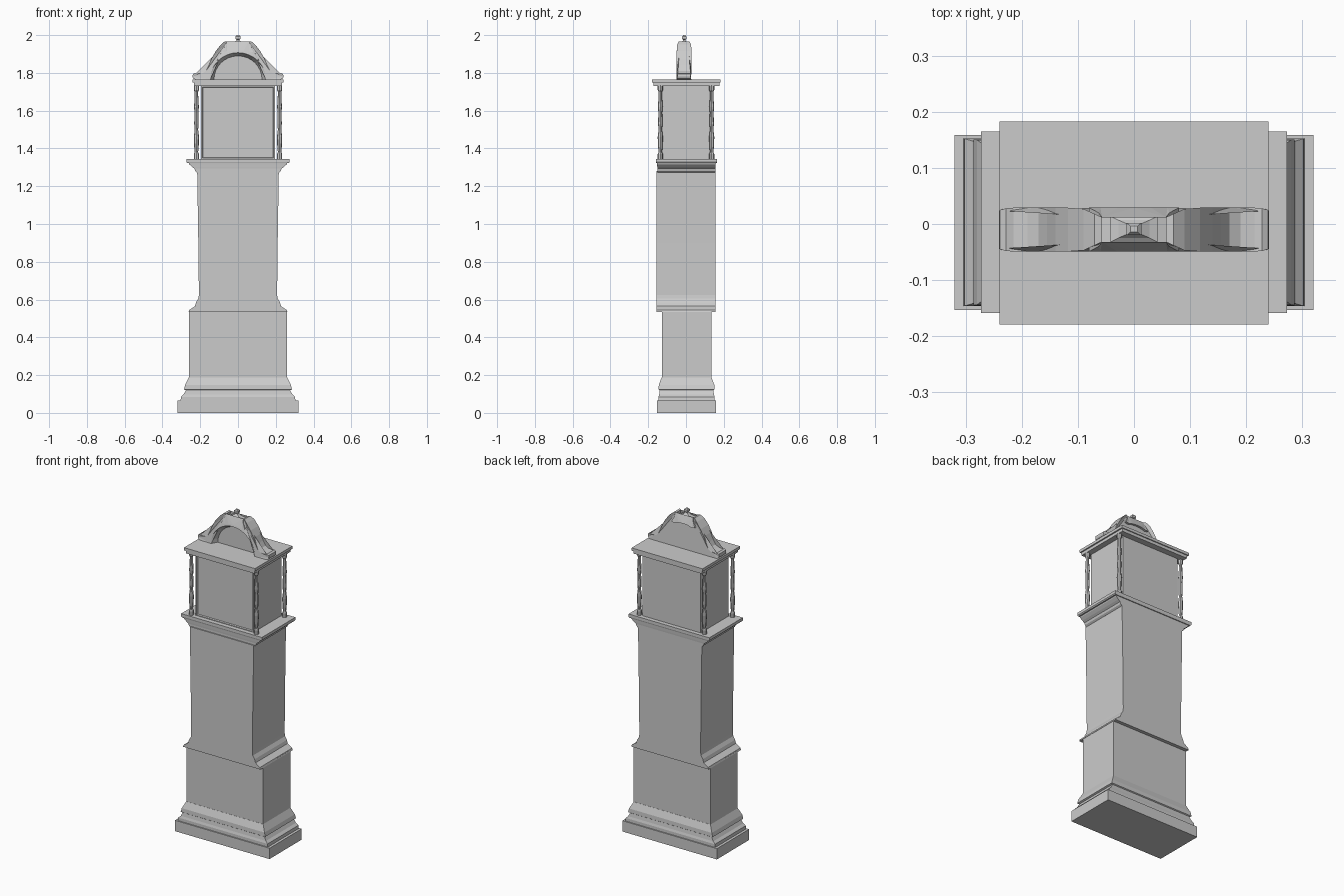
import bpy, bmesh, math

if "Cube" in bpy.data.objects:
    bpy.data.objects.remove(bpy.data.objects["Cube"])


def finish(name, bm):
    bmesh.ops.recalc_face_normals(bm, faces=bm.faces)
    me = bpy.data.meshes.new(name)
    bm.to_mesh(me)
    bm.free()
    ob = bpy.data.objects.new(name, me)
    bpy.context.collection.objects.link(ob)
    return ob


def loft(bm, rings):
    """Skin a list of vertex rings and cap both ends."""
    loops = [[bm.verts.new(p) for p in r] for r in rings]
    n = len(loops[0])
    for a, b in zip(loops, loops[1:]):
        for i in range(n):
            j = (i + 1) % n
            bm.faces.new((a[i], a[j], b[j], b[i]))
    bm.faces.new(loops[0][::-1])
    bm.faces.new(loops[-1])


def stack(name, levels, cy=0.0):
    """Rectangular stack; levels are (z, half width, half depth)."""
    bm = bmesh.new()
    loft(bm, [[(-w, cy - d, z), (w, cy - d, z), (w, cy + d, z), (-w, cy + d, z)]
              for z, w, d in levels])
    return finish(name, bm)


# Plinth, base moulding and lower case
stack("plinth", [(0, .32, .156), (.066, .32, .156)], .003)
stack("base_moulding", [(.066, .304, .149), (.085, .302, .149), (.098, .288, .145),
                        (.12, .276, .142), (.124, .286, .148), (.148, .28, .147),
                        (.188, .26, .132)], .003)
stack("lower_case", [(.18, .26, .131), (.54, .26, .131)], .003)

# Waist: the profile flares sideways only, depth stays constant
D = .156
stack("waist", [(.533, .262, D), (.545, .258, D), (.565, .228, D), (.585, .222, D),
                (.605, .21, D), (.625, .207, D), (.9, .21, D), (1.28, .216, D)], -.001)

# Cornice under the hood
stack("cornice_moulding", [(1.272, .216, .153), (1.28, .226, .153), (1.293, .23, .153),
                           (1.302, .243, .154), (1.316, .258, .155), (1.325, .262, .156)], .002)
stack("cornice_slab", [(1.322, .268, .16), (1.328, .273, .162), (1.345, .273, .162)], .003)

# Hood box with an inset door on the front
hood = stack("hood_box", [(1.34, .197, .135), (1.735, .197, .135)], .004)
bm = bmesh.new()
bm.from_mesh(hood.data)
bm.faces.ensure_lookup_table()
front = min(bm.faces, key=lambda f: f.calc_center_median().y)
bmesh.ops.inset_region(bm, faces=[front], thickness=.013)
bmesh.ops.inset_region(bm, faces=[front], thickness=.004, depth=-.008)
bm.to_mesh(hood.data)
bm.free()

# Turned corner columns
COLUMN = [(1.34, .014), (1.37, .014), (1.38, .009), (1.41, .012), (1.46, .014), (1.50, .009),
          (1.53, .012), (1.59, .010), (1.62, .013), (1.66, .010), (1.70, .009), (1.71, .014),
          (1.735, .014)]
for sx, side in ((-1, "left"), (1, "right")):
    for cy, end in ((-.136, "front"), (.136, "back")):
        bm = bmesh.new()
        loft(bm, [[(sx * .22 + r * math.cos(k * math.pi / 4), cy + r * math.sin(k * math.pi / 4), z)
                   for k in range(8)] for z, r in COLUMN])
        finish(f"hood_column_{end}_{side}", bm)

# Hood top
stack("hood_top_lower", [(1.73, .232, .175), (1.75, .232, .175)], .002)
stack("hood_top_upper", [(1.748, .24, .181), (1.765, .24, .181)], .002)

# Swan-neck pediment with a coved arch recess; points are (x, z, half depth)
CY, Z0 = -.01, 1.765
half = [(.225, Z0, .038), (.237, 1.77, .036), (.241, 1.78, .034), (.239, 1.793, .035),
        (.228, 1.799, .038), (.215, 1.795, .039), (.19, 1.798, .039), (.17, 1.81, .039),
        (.155, 1.838, .039), (.14, 1.876, .039), (.118, 1.915, .039), (.09, 1.95, .037),
        (.07, 1.967, .028), (.057, 1.965, .022), (.063, 1.943, .03), (.08, 1.912, .039),
        (.06, 1.908, .039), (.03, 1.917, .039)]
outline = half + [(0, 1.919, .039)] + [(-x, z, d) for x, z, d in reversed(half)]
N = 16


def arch(bm, rx, rz, y):
    return [bm.verts.new((rx * math.cos(math.pi * i / N), y, Z0 + rz * math.sin(math.pi * i / N)))
            for i in range(N + 1)]


bm = bmesh.new()
fr = [bm.verts.new((x, CY - d, z)) for x, z, d in outline]
bk = [bm.verts.new((x, CY + d, z)) for x, z, d in outline]
rim = arch(bm, .147, .142, CY - .039)
deep = arch(bm, .127, .125, CY - .004)
bm.faces.new(fr + rim[::-1])
bm.faces.new(bk[::-1])
bm.faces.new(deep)
for a, b in ((fr, bk), (rim, deep)):
    for i in range(len(a) - 1):
        bm.faces.new((a[i], a[i + 1], b[i + 1], b[i]))
bm.faces.new((fr[0], rim[0], deep[0], deep[-1], rim[-1], fr[-1], bk[-1], bk[0]))
bmesh.ops.triangulate(bm, faces=[f for f in bm.faces if len(f.verts) > 8])
finish("pediment", bm)

# Square-section finial
stack("finial", [(1.905, .03, .02), (1.94, .03, .02), (1.942, .042, .023), (1.953, .042, .023),
                 (1.958, .028, .016), (1.968, .012, .009), (1.975, .007, .006),
                 (1.98, .013, .011), (1.993, .013, .011), (2.0, .006, .005)], -.009)
